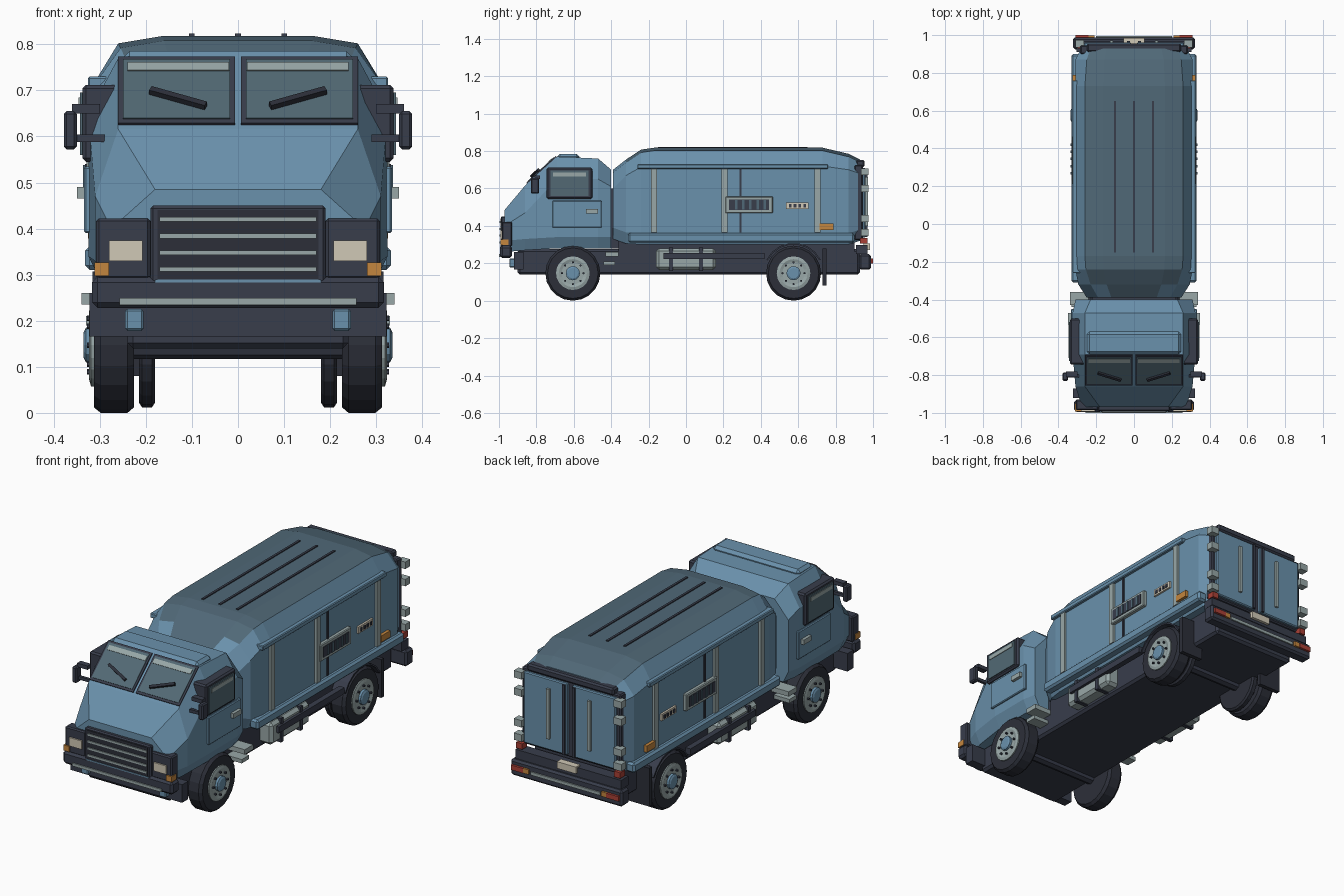
import bpy, bmesh, math
from mathutils import Matrix, Vector

cube = bpy.data.objects.get("Cube")
if cube:
    bpy.data.objects.remove(cube)


def material(name, *srgb):
    color = [(c / 255 / 12.92 if c < 11 else ((c / 255 + .055) / 1.055) ** 2.4) for c in srgb] + [1]
    mat = bpy.data.materials.new(name)
    mat.use_nodes = True
    mat.diffuse_color = color
    mat.node_tree.nodes["Principled BSDF"].inputs["Base Color"].default_value = color
    return mat


blue = material("body blue", 106, 145, 172)
slate = material("slate roof", 80, 104, 119)
glass = material("window glass", 82, 105, 116)
dark = material("dark trim", 56, 61, 75)
rubber = material("tyre rubber", 44, 47, 57)
gray = material("pale metal", 152, 167, 167)
cream = material("cream lamp", 208, 200, 182)
orange = material("orange lamp", 196, 134, 62)
red = material("red lamp", 170, 64, 54)


def finish(name, bm, *mats):
    bmesh.ops.recalc_face_normals(bm, faces=bm.faces)
    mesh = bpy.data.meshes.new(name)
    bm.to_mesh(mesh)
    bm.free()
    for mat in mats:
        mesh.materials.append(mat)
    obj = bpy.data.objects.new(name, mesh)
    bpy.context.scene.collection.objects.link(obj)
    return obj


def box(name, x, y, z, mat, both=False, bevel=0, matrix=Matrix()):
    """Block from x, y and z ranges; both adds the mirrored copy."""
    for side in ((1, -1) if both else (1,)):
        bm = bmesh.new()
        bmesh.ops.create_cube(bm, size=1)
        for v in bm.verts:
            v.co = Vector([(r[0] + r[1]) / 2 + c * (r[1] - r[0]) for r, c in zip((x, y, z), v.co)])
            v.co = matrix @ v.co
            v.co.x *= side
        label = ("left_" if side > 0 else "right_") + name if both else name
        obj = finish(label, bm, mat)
        if bevel:
            mod = obj.modifiers.new("chamfer", "BEVEL")
            mod.width, mod.segments = bevel, 1


def loft(name, stations, crown, mats, rule):
    """Symmetric body skinned through (y, half width, top half width, bottom, shoulder, top)."""
    bm = bmesh.new()
    rings = []
    for y, w, top_w, low, shoulder, top in stations:
        half = [(w - .03, low), (w, low + .06), (w, shoulder), (top_w, top - crown)]
        if crown:
            half.append((top_w * .63, top))
        points = half + [(-px, pz) for px, pz in reversed(half)]
        rings.append([bm.verts.new((px, y, pz)) for px, pz in points])
    for a, b in zip(rings, rings[1:]):
        for i in range(len(a)):
            j = (i + 1) % len(a)
            bm.faces.new((a[i], a[j], b[j], b[i]))
    bm.faces.new(rings[0])
    bm.faces.new(rings[-1])
    bmesh.ops.recalc_face_normals(bm, faces=bm.faces)
    bm.normal_update()
    for f in bm.faces:
        f.material_index = rule(f.normal)
    finish(name, bm, *mats)


def lathe(name, profile, y, z, mat, steps=20):
    """Turn (x, radius) points round a wheel axle, on both sides."""
    for side, label in ((1, "left_"), (-1, "right_")):
        bm = bmesh.new()
        rings = []
        for px, r in profile:
            turns = [math.tau * i / steps for i in range(steps)]
            rings.append([bm.verts.new((side * px, y + r * math.sin(t), z + r * math.cos(t))) for t in turns])
        for a, b in zip(rings, rings[1:]):
            for i in range(steps):
                j = (i + 1) % steps
                bm.faces.new((a[i], a[j], b[j], b[i]))
        bm.faces.new(rings[0])
        bm.faces.new(rings[-1])
        finish(label + name, bm, mat)


# Cab shell and roof hatch
loft("cab", [(-.97, .275, .18, .26, .40, .485), (-.86, .31, .26, .27, .47, .616),
             (-.69, .325, .26, .28, .65, .77), (-.47, .325, .26, .28, .65, .76),
             (-.4, .31, .23, .28, .61, .70)], 0, [blue], lambda n: 0)
box("cab_roof_hatch", (-.25, .25), (-.69, -.57), (.75, .785), blue, bevel=.015)
box("cab_rear_link", (-.22, .22), (-.42, -.36), (.28, .6), dark)

# Windscreen, laid on the sloping cab front
slope = Matrix.Translation((0, -.85, .625)) @ Matrix.Rotation(math.atan2(.145, .16), 4, "X")
box("windscreen_frame", (.007, .26), (0, .214), (-.01, .006), dark, True, matrix=slope)
box("windscreen_glass", (.017, .25), (.012, .203), (0, .009), glass, True, matrix=slope)
box("sun_strip", (.02, .24), (.165, .19), (0, .012), gray, True, matrix=slope)
wiper = slope @ Matrix.Translation((.13, .07, 0)) @ Matrix.Rotation(math.atan2(.05, .12), 4, "Z")
box("wiper", (-.065, .065), (-.007, .007), (.008, .022), rubber, True, matrix=wiper)

# Cab doors, side windows, mirrors
box("window_frame", (.24, .338), (-.745, -.5), (.545, .712), dark, True, .008)
box("window_glass", (.3, .343), (-.725, -.52), (.56, .695), glass, True)
box("window_strip", (.3, .346), (-.71, -.535), (.665, .685), gray, True)
box("door", (.3, .334), (-.715, -.45), (.39, .535), blue, True, .004)
box("door_handle", (.32, .35), (-.535, -.47), (.465, .49), gray, True)
box("mirror", (.35, .378), (-.83, -.785), (.572, .655), dark, True, .006)
box("mirror_arm", (.29, .36), (-.812, -.797), (.588, .604), dark, True)
box("mirror_stay", (.3, .36), (-.81, -.78), (.65, .67), dark, True)

# Grille, lamps and front bumper
box("grille_frame", (-.19, .19), (-.99, -.93), (.28, .45), dark, bevel=.006)
box("grille_mesh", (-.175, .175), (-.993, -.95), (.29, .44), rubber)
box("grille_sill", (-.18, .18), (-.994, -.96), (.283, .289), blue)
for i in range(4):
    z = .312 + i * .036
    box(f"grille_slat_{i + 1}", (-.17, .17), (-.998, -.98), (z - .005, z + .005), gray)
box("lamp_housing", (.19, .308), (-.985, -.93), (.29, .422), dark, True, .006)
box("headlight", (.207, .28), (-.993, -.97), (.33, .374), cream, True)
box("front_indicator", (.28, .312), (-.992, -.95), (.297, .326), orange, True)
box("front_bumper", (-.317, .317), (-.994, -.93), (.228, .295), dark, bevel=.012)
box("front_bumper_strip", (-.257, .257), (-1, -.98), (.234, .249), gray)
box("front_valance", (-.322, .322), (-.92, -.87), (.166, .26), dark)
box("tow_hook", (.205, .245), (-.945, -.9), (.178, .226), blue, True, .005)

# Chassis with side equipment
box("chassis", (-.24, .24), (-.9, .93), (.14, .275), dark, bevel=.012)
box("box_subframe", (-.24, .24), (-.36, .9), (.26, .32), dark)
box("side_tank", (.22, .305), (-.16, .16), (.165, .28), gray, True, .015)
box("side_guard", (.29, .32), (-.12, .42), (.222, .255), dark, True)
for y in (-.08, .08):
    box("tank_strap", (.23, .311), (y - .01, y + .01), (.16, .284), dark, True)
box("cab_step", (.24, .34), (-.43, -.36), (.235, .26), gray, True)
box("lower_cab_step", (.24, .33), (-.44, -.38), (.19, .21), gray, True)

# Cargo body: dark roof chosen by face direction
loft("cargo_body", [(-.39, .25, .19, .33, .6, .70), (-.32, .295, .23, .305, .67, .755),
                    (-.24, .31, .255, .3, .715, .808), (-.17, .31, .26, .3, .72, .818),
                    (.73, .31, .26, .3, .72, .818), (.87, .31, .25, .3, .7, .785),
                    (.93, .28, .23, .32, .68, .755)], .016, [blue, slate], lambda n: int(n.z > .75))
for i, x in enumerate((-.1, 0, .1)):
    box(f"roof_rib_{i + 1}", (x - .006, x + .006), (-.15, .65), (.81, .823), dark)
box("lower_rail", (.28, .332), (-.31, .9), (.31, .362), blue, True, .01)
box("upper_rail", (.28, .326), (-.26, .76), (.705, .73), blue, True, .004)
for i, y in enumerate((-.172, .205, .702)):
    box(f"side_post_{i + 1}", (.3, .322), (y - .016, y + .016), (.365, .705), gray, True)
box("side_seam", (.3, .316), (.285, .297), (.365, .705), dark, True)

# Side vent, switch panel and marker lamp
box("vent_frame", (.3, .329), (.21, .465), (.468, .556), gray, True, .004)
box("vent_opening", (.3, .332), (.23, .445), (.485, .54), dark, True)
for i in range(5):
    y = .262 + i * .038
    box(f"vent_slat_{i + 1}", (.31, .336), (y, y + .013), (.487, .538), slate, True)
box("switch_panel", (.3, .32), (.535, .655), (.49, .525), cream, True)
for i in range(4):
    y = .55 + i * .026
    box(f"switch_{i + 1}", (.31, .324), (y, y + .014), (.498, .516), dark, True)
box("side_marker", (.3, .326), (.715, .788), (.378, .412), orange, True)

# Rear doors
box("rear_frame", (-.285, .285), (.9, .945), (.325, .725), dark, bevel=.006)
box("rear_header", (-.25, .25), (.91, .955), (.715, .752), dark, bevel=.008)
box("rear_door", (.014, .265), (.93, .96), (.338, .71), blue, True, .005)
box("rear_door_bar", (.11, .126), (.95, .972), (.4, .66), gray, True)
box("rear_lock_rod", (.022, .036), (.95, .97), (.34, .705), dark, True)
for i, z in enumerate((.69, .6, .44, .365)):
    box(f"rear_hinge_{i + 1}", (.265, .31), (.935, .975), (z - .018, z + .018), gray, True)
box("tail_lamp", (.265, .3), (.93, .97), (.305, .335), red, True)

# Rear bumper
box("rear_bumper", (-.322, .322), (.925, .988), (.166, .25), dark, bevel=.01)
box("rear_step", (-.305, .305), (.91, .97), (.25, .297), dark)
box("rear_bumper_strip", (-.2, .2), (.97, .995), (.2, .216), gray)
box("rear_brake_lamp", (.24, .31), (.97, 1), (.2, .225), red, True)
box("rear_indicator", (.21, .24), (.97, .998), (.2, .225), orange, True)
box("number_plate", (-.055, .055), (.95, .985), (.27, .305), cream)

# Wheels, doubled at the rear
for axle, y in (("front", -.605), ("rear", .575)):
    lathe(axle + "_tyre", [(.226, .09), (.226, .135), (.24, .147), (.298, .147), (.313, .135), (.313, .09)],
          y, .147, rubber)
    lathe(axle + "_rim", [(.3, .09), (.319, .09), (.323, .075), (.318, .06)], y, .147, gray)
    lathe(axle + "_hub", [(.3, .038), (.33, .038), (.335, .028)], y, .147, blue, 12)
    lathe(axle + "_axle", [(0, .03), (.23, .03)], y, .147, dark, 8)
    for i in range(8):
        t = math.tau * i / 8
        lathe(f"{axle}_bolt_{i + 1}", [(.31, .006), (.328, .006)],
              y + .058 * math.sin(t), .147 + .058 * math.cos(t), dark, 6)
lathe("inner_rear_tyre", [(.18, .125), (.187, .135), (.208, .135), (.215, .125)], .575, .147, rubber)

# Rear mudguards and flaps
for i in range(7):
    turn = Matrix.Translation((0, .575, .147)) @ Matrix.Rotation(math.radians(i * 18 - 54), 4, "X")
    box(f"mudguard_{i + 1}", (.19, .316), (-.026, .026), (.152, .16), dark, True, matrix=turn)
box("mud_flap", (.19, .315), (.73, .752), (.08, .28), rubber, True)
